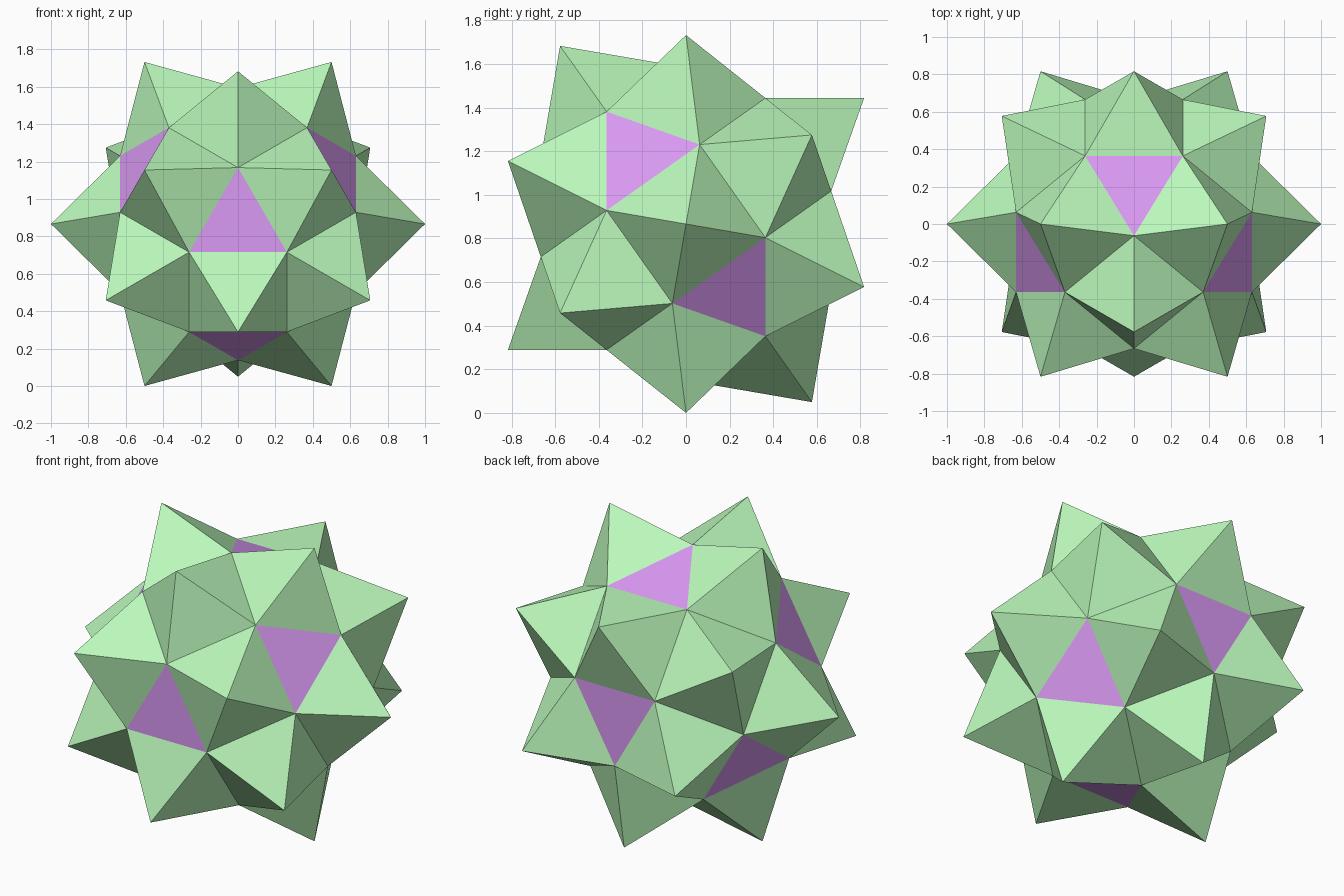
import bpy, bmesh, math
from itertools import product
from mathutils import Matrix, Vector

if "Cube" in bpy.data.objects:
    bpy.data.objects.remove(bpy.data.objects["Cube"])

EDGE = 2 / (1 + 2 * math.sqrt(2))
EDGE = 1 / ((1 + math.sqrt(2)) / 2 + math.sqrt(0.5))   # spike tips reach radius 1
SPIKE = EDGE * math.sqrt(0.5)                          # equilateral pyramid height


def material(name, colour):
    m = bpy.data.materials.new(name)
    m.diffuse_color = (*colour, 1)
    m.use_nodes = True
    m.node_tree.nodes["Principled BSDF"].inputs["Base Color"].default_value = m.diffuse_color
    return m


# Core: 24 corners of a rhombicuboctahedron, wrapped in a hull
bm = bmesh.new()
far = (1 + math.sqrt(2)) * EDGE / 2
for axis in range(3):
    for s in product((-1, 1), repeat=3):
        p = Vector(s) * EDGE / 2
        p[axis] = s[axis] * far
        bm.verts.new(p)
bmesh.ops.convex_hull(bm, input=bm.verts[:])
bmesh.ops.dissolve_limit(bm, angle_limit=0.02, verts=bm.verts[:], edges=bm.edges[:])
bmesh.ops.recalc_face_normals(bm, faces=bm.faces[:])

# Purple triangles stay flat; every square grows a pyramid spike
for f in bm.faces:
    f.normal_update()
    f.material_index = 1 if len(f.verts) == 3 else 0
for f in [f for f in bm.faces if len(f.verts) == 4]:
    corners = list(f.verts)
    tip = bm.verts.new(f.calc_center_median() + f.normal * SPIKE)
    bm.faces.remove(f)
    for i in range(4):
        bm.faces.new((corners[i], corners[(i + 1) % 4], tip))

# Turn a three-fold axis to the front and stand it on the ground
a, b, c = math.sqrt(1 / 2), math.sqrt(1 / 3), math.sqrt(1 / 6)
turn = Matrix(((0, a, -a), (-b, b, b), (2 * c, c, c))).to_4x4()
bmesh.ops.transform(bm, matrix=Matrix.Translation((0, 0, math.sqrt(0.75))) @ turn, verts=bm.verts[:])
bmesh.ops.recalc_face_normals(bm, faces=bm.faces[:])

mesh = bpy.data.meshes.new("spiked_polyhedron")
mesh.materials.append(material("green", (0.5, 0.95, 0.5)))
mesh.materials.append(material("purple", (0.7, 0.32, 0.9)))
bm.to_mesh(mesh)
bm.free()
bpy.context.collection.objects.link(bpy.data.objects.new("spiked_polyhedron", mesh))
